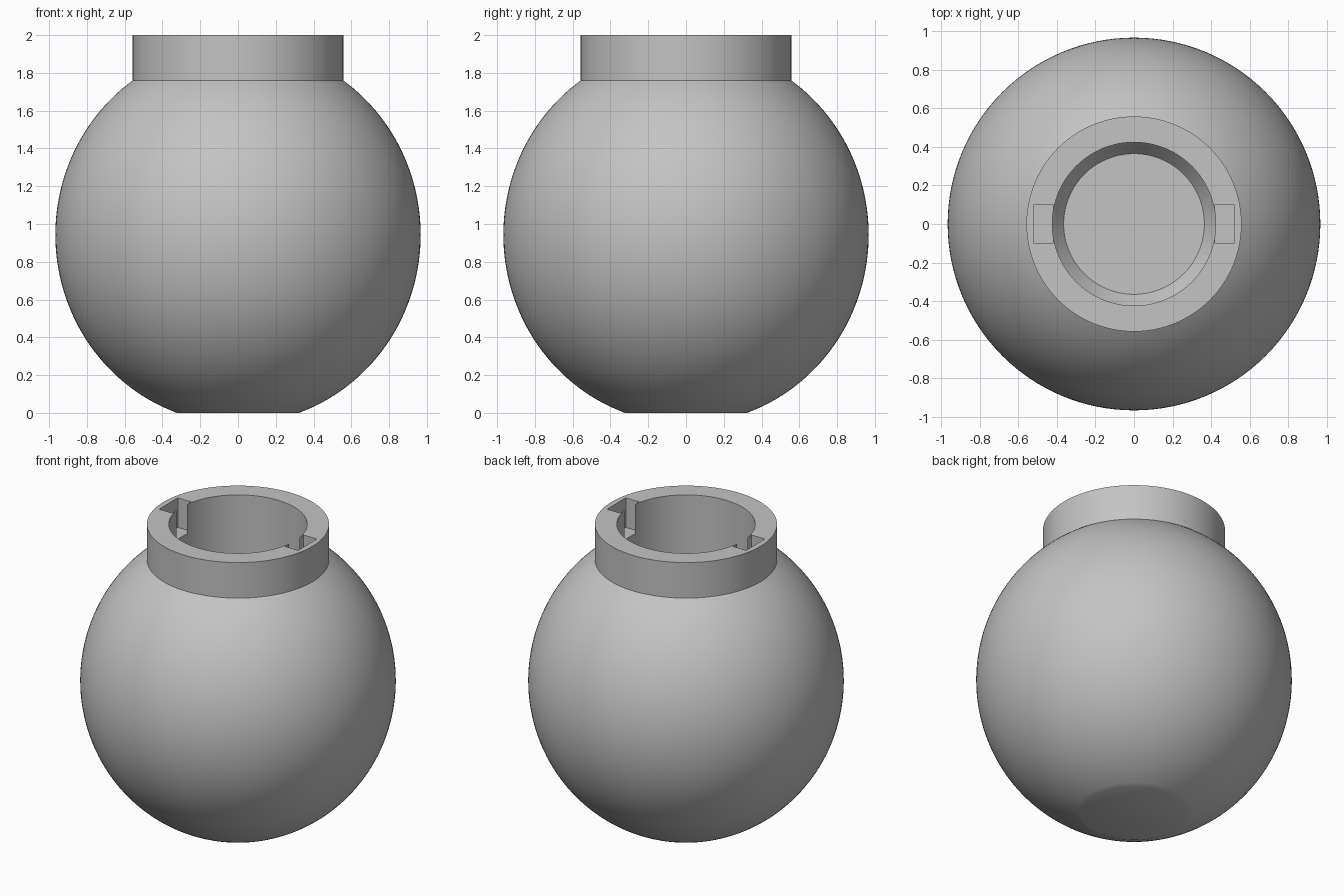
import bpy, bmesh, math

cube = bpy.data.objects.get("Cube")
if cube:
    bpy.data.objects.remove(cube, do_unlink=True)

grey = bpy.data.materials.new("plain grey")
grey.use_nodes = True
COLOUR = (0.55, 0.55, 0.55, 1)
grey.diffuse_color = COLOUR
grey.node_tree.nodes["Principled BSDF"].inputs["Base Color"].default_value = COLOUR

WIDE, TALL, MIDDLE = 0.967, 1.0, 0.943   # globe half-width, half-height, centre height
FOOT, NECK, BORE, FLOOR = 0.325, 0.558, 0.424, 0.365
SEGMENTS = 128


def revolve(name, profile):
    """Turn a radius/height profile around z into a closed solid."""
    bm = bmesh.new()
    verts = [bm.verts.new((r, 0, z)) for r, z in profile]
    edges = [bm.edges.new(pair) for pair in zip(verts, verts[1:])]
    bmesh.ops.spin(bm, geom=verts + edges, axis=(0, 0, 1), cent=(0, 0, 0),
                   angle=math.tau, steps=SEGMENTS, use_merge=False)
    bmesh.ops.remove_doubles(bm, verts=bm.verts, dist=0.0001)
    bmesh.ops.recalc_face_normals(bm, faces=bm.faces)
    mesh = bpy.data.meshes.new(name)
    bm.to_mesh(mesh)
    bm.free()
    mesh.materials.append(grey)
    obj = bpy.data.objects.new(name, mesh)
    bpy.context.collection.objects.link(obj)
    return obj


# Globe outline from flat foot to the base of the neck
start = -math.acos(FOOT / WIDE)
end = math.acos(NECK / WIDE)
STEPS = 64
globe = []
for i in range(STEPS + 1):
    a = start + (end - start) * i / STEPS
    globe.append((WIDE * math.cos(a), MIDDLE + TALL * math.sin(a)))
globe[0] = (FOOT, 0)

# Collar, then the bore with a sloped edge around its floor
collar_and_bore = [(NECK, 2), (BORE, 2), (BORE, 0.68), (FLOOR, 0.6), (0, 0.6)]
body = revolve("globe_with_collar", [(0, 0)] + globe + collar_and_bore)

# Two key slots in the collar rim
for side, label in ((1, "left"), (-1, "right")):
    bpy.ops.mesh.primitive_cube_add(size=1, location=(side * 0.47, 0, 1.95))
    cutter = bpy.context.object
    cutter.name = label + "_slot_cutter"
    cutter.scale = (0.1, 0.2, 0.3)
    cutter.data.materials.append(grey)
    cutter.hide_render = True
    cutter.hide_set(True)
    cut = body.modifiers.new(label + "_slot", 'BOOLEAN')
    cut.object = cutter
    cut.operation = 'DIFFERENCE'
    cut.solver = 'EXACT'

# Apply the cuts, remove the cutters, smooth the round surfaces
bpy.ops.object.select_all(action='DESELECT')
bpy.context.view_layer.objects.active = body
body.select_set(True)
for mod in list(body.modifiers):
    cutter = mod.object
    bpy.ops.object.modifier_apply(modifier=mod.name)
    bpy.data.objects.remove(cutter, do_unlink=True)
bpy.ops.object.shade_smooth_by_angle(angle=math.radians(25))
